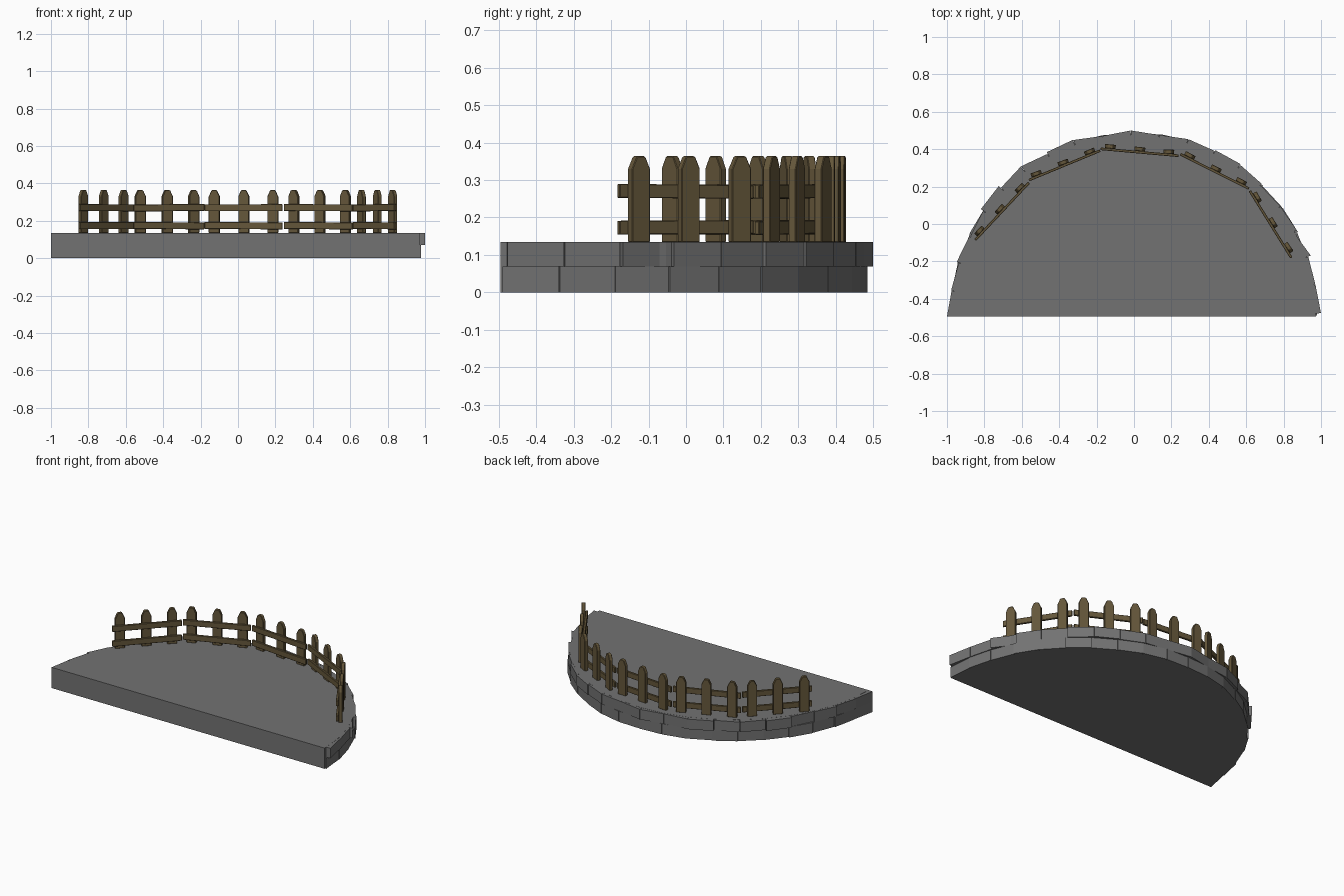
import bpy, math, random
from mathutils import Matrix, Vector

random.seed(4)
cube = bpy.data.objects.get("Cube")
if cube:
    bpy.data.objects.remove(cube, do_unlink=True)


def material(name, color):
    mat = bpy.data.materials.new(name)
    mat.use_nodes = True
    mat.diffuse_color = (*color, 1)
    mat.node_tree.nodes["Principled BSDF"].inputs["Base Color"].default_value = (*color, 1)
    return mat


STONE = material("grey stone", (0.17, 0.17, 0.17))
WOOD = material("brown wood", (0.13, 0.095, 0.043))


def prism(name, outline, depth, mat, matrix=Matrix()):
    """Extrude a counter-clockwise outline along local z."""
    n = len(outline)
    verts = [(x, y, z) for z in (0, depth) for x, y in outline]
    faces = [tuple(reversed(range(n))), tuple(range(n, n + n))]
    faces += [(i, (i + 1) % n, (i + 1) % n + n, i + n) for i in range(n)]
    mesh = bpy.data.meshes.new(name)
    mesh.from_pydata(verts, [], faces)
    mesh.materials.append(mat)
    obj = bpy.data.objects.new(name, mesh)
    obj.matrix_world = matrix
    bpy.context.collection.objects.link(obj)
    return obj


FRONT = -0.495
TOP = 0.135
MID = 0.069
STONES = 20
STEP = math.pi / STONES


def polar(radius, angle):
    return radius * math.cos(angle), max(FRONT, FRONT + radius * math.sin(angle))


# Half-round terrace slab
slab = [polar(0.972, i * STEP) for i in range(STONES + 1)]
prism("terrace_slab", slab, TOP, STONE)

# Edge stones: start and end radius of each, from the right end to the left
upper = [(1.0, .985), (.985, .985), (1.0, .965), (.985, .98), (.98, .975),
         (.985, .99), (.995, .99), (.985, .992), (.992, .98), (.98, .995),
         (.995, .98), (.98, .998), (1.0, .995), (.985, 1.005), (1.005, .99),
         (1.005, 1.0), (.985, .975), (.98, .992), (.98, .988), (.985, 1.0)]
lower = [(random.uniform(.977, .987), random.uniform(.977, .987)) for _ in upper]
lower[-1] = (.98, 1.0)


def stone_course(name, radii, shift, z, height):
    for i, (r0, r1) in enumerate(radii):
        a0 = i * STEP + shift
        a1 = min((i + 1) * STEP + shift, math.pi) - 0.002
        if i == STONES - 1:
            a1 = math.pi
        outline = [polar(.93, a0), polar(r0, a0), polar(r1, a1), polar(.93, a1)]
        prism(f"{name}_{i + 1}", outline, height, STONE, Matrix.Translation((0, 0, z)))


stone_course("lower_stone", lower, 0.005, 0, MID)
stone_course("upper_stone", upper, 0.018, MID, TOP - MID - 0.0005)

# Picket fence: five straight panels following the curved edge
ends = [((-.85, -.085), (-.562, .222)), ((-.562, .236), (-.182, .393)),
        ((-.178, .403), (.238, .366)), ((.248, .374), (.615, .19)),
        ((.62, .178), (.842, -.18))]
W, H = 0.029, 0.23
picket = [(-W, 0), (W, 0), (W, H - .034), (W * .5, H - .003), (W * .3, H),
          (-W * .3, H), (-W * .5, H - .003), (-W, H - .034)]


def soften(obj):
    bevel = obj.modifiers.new("Worn edges", 'BEVEL')
    bevel.width = 0.002
    bevel.segments = 1


for p, (start, end) in enumerate(ends, 1):
    a, b = Vector(start), Vector(end)
    length = (b - a).length
    turn = math.atan2(b.y - a.y, b.x - a.x)
    # Local x runs along the panel, local y is up, local z points inward
    panel = (Matrix.Translation((*a, TOP)) @ Matrix.Rotation(turn, 4, 'Z')
             @ Matrix.Rotation(math.pi / 2, 4, 'X'))
    for r, height in enumerate((0.02, 0.116), 1):
        tilt = random.uniform(-.003, .003)
        rail = [(0, height - tilt), (length, height + tilt),
                (length, height + .037 + tilt), (0, height + .037 - tilt)]
        soften(prism(f"rail_{p}_{r}", rail, 0.014, WOOD,
                     panel @ Matrix.Translation((0, 0, -.006))))
    for k, t in enumerate((.12, .5, .87), 1):
        place = Matrix.Translation((t * length, -.001, -.027))
        twist = Matrix.Rotation(random.uniform(-.06, .06), 4, 'Y')
        soften(prism(f"picket_{p}_{k}", picket, 0.022, WOOD, panel @ place @ twist))
